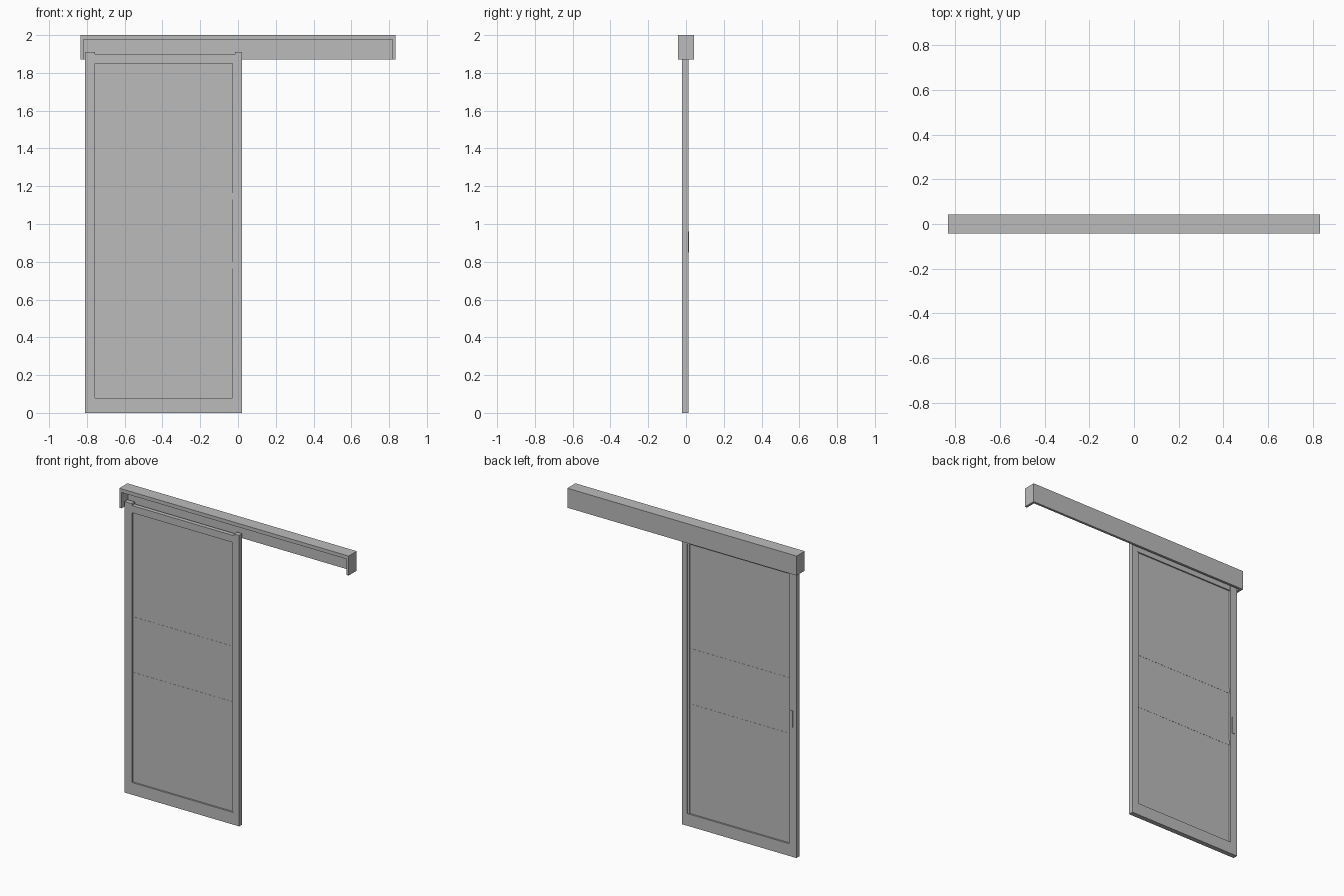
import bpy

default = bpy.data.objects.get("Cube")
if default:
    bpy.data.objects.remove(default, do_unlink=True)


def material(name, value):
    m = bpy.data.materials.new(name)
    m.use_nodes = True
    colour = (value, value, value, 1)
    m.diffuse_color = colour
    m.node_tree.nodes["Principled BSDF"].inputs["Base Color"].default_value = colour
    return m


grey = material("neutral grey", 0.5)


def box(name, x, y, z):
    """Box from (min, max) pairs along each axis."""
    spans = (x, y, z)
    bpy.ops.mesh.primitive_cube_add(size=1, location=[sum(s) / 2 for s in spans])
    ob = bpy.context.object
    ob.name = name
    ob.scale = [s[1] - s[0] for s in spans]
    bpy.ops.object.transform_apply(location=False, rotation=False, scale=True)
    ob.data.materials.append(grey)
    return ob


# Overhead track: back board, top cover, end caps, open at front and below
END, DEPTH, BASE, TOP = 0.833, 0.042, 1.872, 2.0
box("track_back_board", (-END, END), (0.026, DEPTH), (BASE, TOP))
box("track_top_cover", (-END + 0.016, END - 0.016), (-DEPTH, 0.026), (1.976, TOP))
for side, name in ((-1, "right"), (1, "left")):
    xs = sorted((side * END, side * (END - 0.016)))
    box(f"track_{name}_end_cap", xs, (-DEPTH, 0.026), (BASE, TOP))

# Door frame
FRAME_Y = (-0.02, 0.012)
box("door_right_stile", (-0.81, -0.757), FRAME_Y, (0, 1.91))
box("door_left_stile", (-0.016, 0.022), FRAME_Y, (0, 1.91))
box("door_left_inner_bead", (-0.03, -0.016), (-0.017, 0.009), (0.08, 1.85))
box("door_top_rail", (-0.757, -0.016), (-0.018, 0.01), (1.85, 1.897))
box("door_bottom_rail", (-0.757, -0.016), FRAME_Y, (0, 0.08))

# Pane with two slim decorative bands on both faces
box("door_pane", (-0.757, -0.03), (-0.009, 0.001), (0.08, 1.85))
for name, low in (("lower", 0.765), ("upper", 1.13)):
    box(f"pane_{name}_band", (-0.757, -0.03), (-0.01, 0.002), (low, low + 0.035))

# Slim pull on the back of the closing stile
box("door_pull", (-0.785, -0.768), (0.012, 0.017), (0.85, 0.96))
